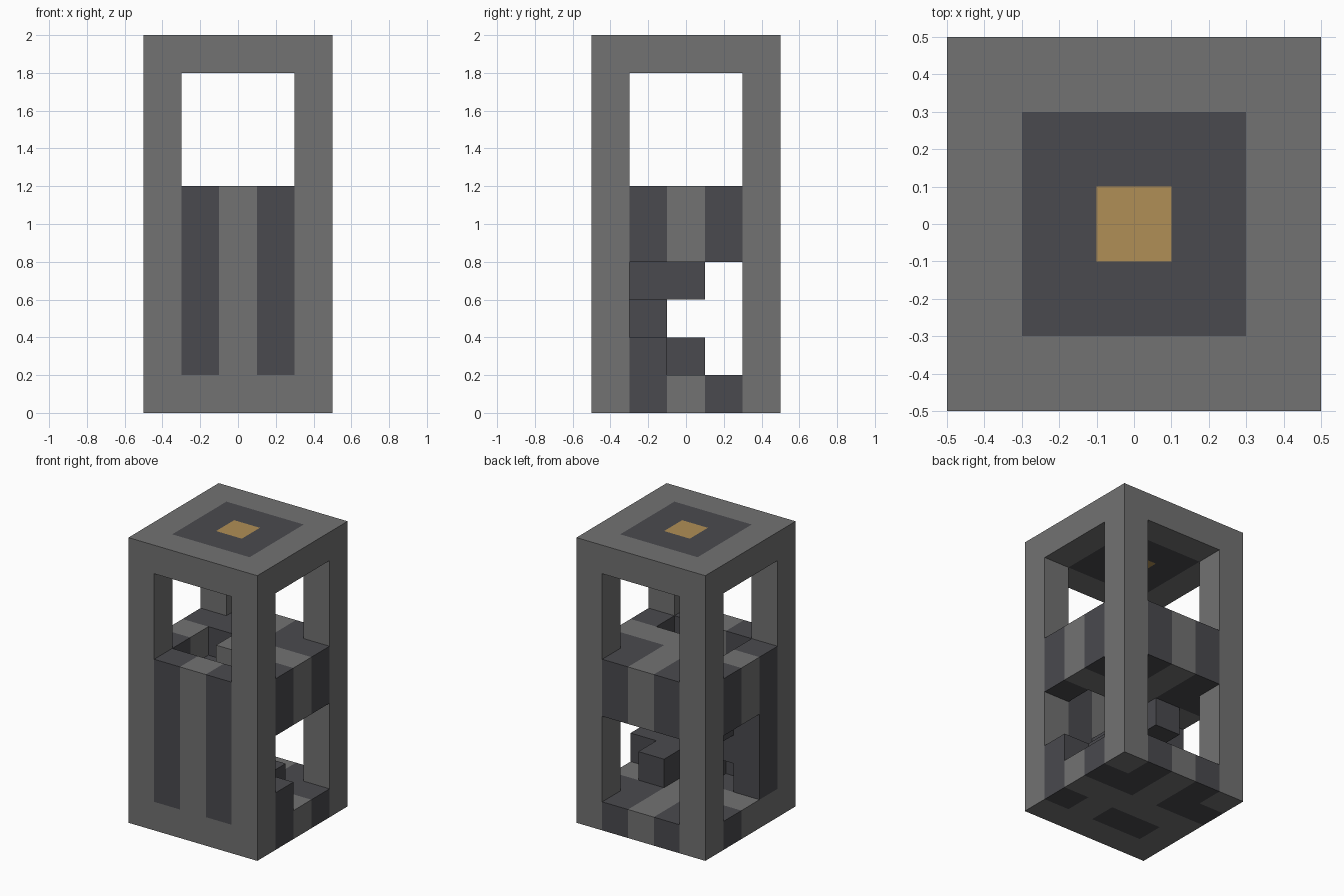
import bpy
import bmesh
from mathutils import Vector

if "Cube" in bpy.data.objects:
    bpy.data.objects.remove(bpy.data.objects["Cube"], do_unlink=True)

S = 0.2  # edge of one block
LIGHT, DARK, GOLD = range(3)


def material(name, rgb):
    mat = bpy.data.materials.new(name)
    mat.use_nodes = True
    mat.diffuse_color = (*rgb, 1)
    mat.node_tree.nodes["Principled BSDF"].inputs["Base Color"].default_value = (*rgb, 1)
    return mat


mats = [material("light grey stone", (0.168, 0.168, 0.168)),
        material("dark slate", (0.068, 0.068, 0.077)),
        material("gold", (0.434, 0.275, 0.093))]

parts = {}   # part name -> {cell: colour}
solid = set()


def fill(part, xs, ys, zs, colour):
    """Fill a box of blocks; colour is an index or a rule of x, y."""
    cells = parts.setdefault(part, {})
    for x in xs:
        for y in ys:
            for z in zs:
                if (x, y, z) not in solid:
                    solid.add((x, y, z))
                    cells[x, y, z] = colour(x, y) if callable(colour) else colour


def cap_colour(x, y):
    ring = max(abs(x - 2), abs(y - 2))
    return (GOLD, DARK, LIGHT)[ring]


# Dark corner patches shared by both floors
back_patches = {(3, 4), (3, 3), (4, 3), (1, 4), (1, 3), (0, 3)}
lower_patches = back_patches | {(4, 1), (2, 1), (1, 1)}
upper_patches = back_patches | {(4, 1), (0, 1)}
row, inner = range(5), range(1, 4)

# Corner pillars
for px in (0, 4):
    for py in (0, 4):
        fill("corner_pillars", [px], [py], range(10), LIGHT)

# Roof slab with nested squares
fill("roof", row, row, [9], cap_colour)

# Ground floor
fill("ground_floor", row, row, [0], lambda x, y: DARK if (x, y) in lower_patches else LIGHT)

# Front wall with two dark stripes, returning at both sides of the stairs
fill("front_wall", inner, [0], range(1, 6), lambda x, y: LIGHT if x == 2 else DARK)
fill("side_wall", [0], [1], range(1, 6), DARK)
fill("stair_curb", [4], [1], [1], DARK)

# Stairs turning along the front wall
for x, y, zs in ((3, 2, [1]), (3, 1, [1]), (2, 1, [1, 2]), (1, 1, [2, 3]), (1, 2, [3, 4])):
    fill("stairs", [x], [y], zs, DARK)

# Upper floor, two blocks thick, around the stairwell
stairwell = {(1, 1), (2, 1), (3, 1), (1, 2)}
for x in row:
    for y in range(1, 5):
        if (x, y) not in stairwell:
            fill("upper_floor", [x], [y], [4, 5],
                 DARK if (x, y) in upper_patches else LIGHT)


def build(name, cells):
    """Skin the exposed block sides and merge flat areas of one colour."""
    bm = bmesh.new()
    for cell, colour in cells.items():
        centre = Vector(((cell[0] - 2) * S, (cell[1] - 2) * S, (cell[2] + 0.5) * S))
        for axis in range(3):
            for sign in (-1, 1):
                step = [0, 0, 0]
                step[axis] = sign
                if tuple(c + s for c, s in zip(cell, step)) in solid:
                    continue
                n = Vector(step)
                u = Vector([float(i == (axis + 1) % 3) for i in range(3)])
                v = n.cross(u)
                ring = [centre + (n + u * a + v * b) * S / 2
                        for a, b in ((-1, -1), (1, -1), (1, 1), (-1, 1))]
                face = bm.faces.new([bm.verts.new(p) for p in ring])
                face.material_index = colour
    bmesh.ops.remove_doubles(bm, verts=bm.verts[:], dist=0.001)
    bmesh.ops.dissolve_limit(bm, angle_limit=0.01, verts=bm.verts[:],
                             edges=bm.edges[:], delimit={'MATERIAL'})
    mesh = bpy.data.meshes.new(name)
    bm.to_mesh(mesh)
    bm.free()
    for mat in mats:
        mesh.materials.append(mat)
    bpy.context.scene.collection.objects.link(bpy.data.objects.new(name, mesh))


for part_name, part_cells in parts.items():
    build(part_name, part_cells)
